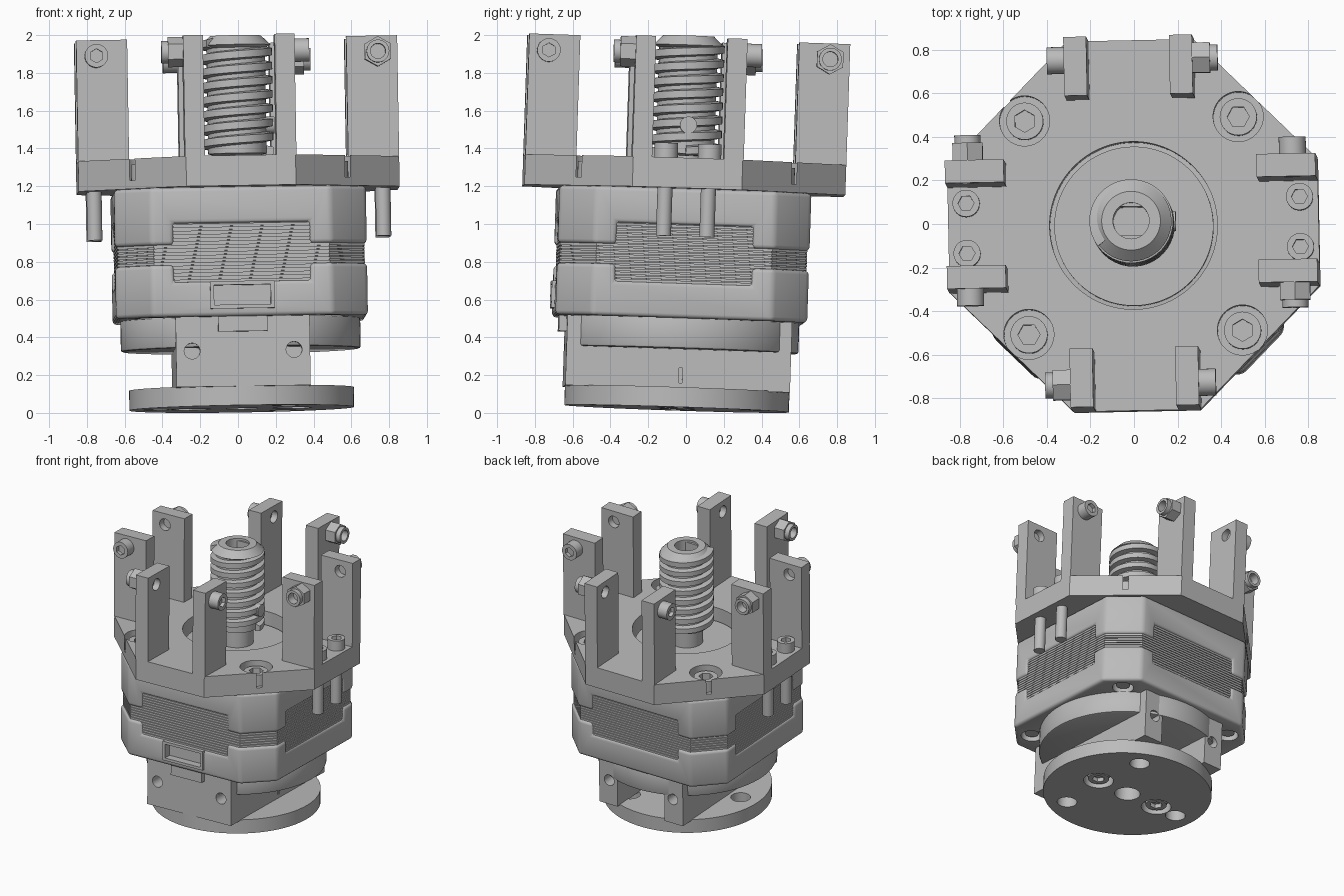
import bpy, bmesh, math
from mathutils import Matrix, Vector

if "Cube" in bpy.data.objects:
    bpy.data.objects.remove(bpy.data.objects["Cube"], do_unlink=True)

grey = bpy.data.materials.new("machined grey")
grey.use_nodes = True
colour = (0.5, 0.5, 0.5, 1)
grey.diffuse_color = colour
grey.node_tree.nodes["Principled BSDF"].inputs["Base Color"].default_value = colour

parts = []
T = Matrix.Translation


def turn(k, axis="Z"):
    return Matrix.Rotation(k * math.pi / 2, 4, axis)


def finish(name, bm):
    bmesh.ops.recalc_face_normals(bm, faces=bm.faces)
    me = bpy.data.meshes.new(name)
    bm.to_mesh(me)
    bm.free()
    me.materials.append(grey)
    o = bpy.data.objects.new(name, me)
    bpy.context.collection.objects.link(o)
    parts.append(o)
    return o


def prism(name, pts, z0, z1):
    bm = bmesh.new()
    f = bm.faces.new([bm.verts.new((x, y, z0)) for x, y in pts])
    ext = bmesh.ops.extrude_face_region(bm, geom=[f])["geom"]
    bmesh.ops.translate(bm, vec=(0, 0, z1 - z0),
                        verts=[v for v in ext if isinstance(v, bmesh.types.BMVert)])
    return finish(name, bm)


def cyl(name, r, z0, z1, x=0, y=0, sides=48):
    ring = [2 * math.pi * i / sides for i in range(sides)]
    return prism(name, [(x + r * math.cos(a), y + r * math.sin(a)) for a in ring], z0, z1)


def box(name, x0, x1, y0, y1, z0, z1):
    return prism(name, [(x0, y0), (x1, y0), (x1, y1), (x0, y1)], z0, z1)


def octagon(half, flat):
    pts = []
    for k in range(4):
        pts += [(turn(k) @ Vector((half, s * flat, 0))).xy for s in (-1, 1)]
    return pts


def apply(o, m):
    with bpy.context.temp_override(object=o, active_object=o, selected_objects=[o]):
        bpy.ops.object.modifier_apply(modifier=m.name)


def cut(o, *cutters):
    bpy.context.view_layer.update()
    for c in cutters:
        m = o.modifiers.new("cut", "BOOLEAN")
        m.operation, m.solver, m.object = "DIFFERENCE", "EXACT", c
        apply(o, m)
        parts.remove(c)
        bpy.data.objects.remove(c, do_unlink=True)
    return o


def bevel(o, width, segments=3):
    m = o.modifiers.new("bevel", "BEVEL")
    m.width, m.segments, m.limit_method = width, segments, "ANGLE"
    m.angle_limit = math.radians(40)
    apply(o, m)
    return o


def place(o, m):
    o.matrix_basis = m @ o.matrix_basis
    return o


def copy(o, m):
    c = o.copy()
    bpy.context.collection.objects.link(c)
    c.matrix_basis = m @ o.matrix_basis
    parts.append(c)
    return c


def quarters(o):
    for k in (1, 2, 3):
        copy(o, turn(k))


def socket_head(name, r, h):
    o = cyl(name, r, 0, h, sides=32)
    return cut(o, cyl("socket", r * 0.6, h * 0.45, h + 0.1, sides=6))


# Base disc with through holes and two recessed bolts
base = cyl("base_disc", 0.595, 0, 0.105, sides=96)
cut(base, cyl("hole", 0.09, -1, 1))
for a in (60, 180, 300):
    a = math.radians(a)
    cut(base, cyl("hole", 0.07, -1, 1, 0.45 * math.cos(a), 0.45 * math.sin(a)))
for x in (-0.27, 0.27):
    cut(base, cyl("counterbore", 0.105, -1, 0.07, x))
    place(socket_head("base_bolt", 0.075, 0.055), T((x, 0, 0.07)) @ turn(2, "X"))

# Mounting block, open at the back, with cross holes
block = box("mounting_block", -0.355, 0.355, -0.6, 0.59, 0.1, 0.48)
cut(block, box("notch", -0.2, 0.2, -0.25, 1, 0, 0.33))
for x in (-0.27, 0.27):
    for s in (-1, 1):
        hole = cyl("cross_hole", 0.042, -0.12, 0.12, sides=32)
        cut(block, place(hole, T((x, s * 0.6, 0.29)) @ turn(1, "X")))
cut(block, box("side_slot", 0.345, 0.4, 0.0, 0.018, 0.13, 0.21))

# Round flange under the motor
flange = cyl("flange", 0.635, 0.31, 0.48, sides=96)
cut(flange, box("front_trim", -1, 1, -1, -0.597, 0, 1))
bevel(flange, 0.012, 2)
box("cable_tab", -0.13, 0.13, -0.64, -0.5, 0.39, 0.48)

# Motor end caps with windows over the lamination stack
cross = []
for k in range(4):
    cross += [(turn(k) @ Vector(p)).xy for p in ((1, -0.36, 0), (1, 0.36, 0), (0.36, 0.36, 0))]
lower = prism("lower_cap", octagon(0.667, 0.475), 0.47, 0.745)
cut(lower, prism("window", cross, 0.655, 1))
bevel(lower, 0.022)
upper = prism("upper_cap", octagon(0.667, 0.475), 0.85, 1.155)
cut(upper, prism("window", cross, 0.5, 0.965))
bevel(upper, 0.022)
for k in range(4):
    p = turn(k) @ Vector((0.49, 0.49, 0))
    cut(lower, cyl("screw_pocket", 0.075, 0.3, 0.53, p.x, p.y, 32))
    cyl("cap_screw", 0.05, 0.49, 0.55, p.x, p.y, 24)

# Lamination stack: thin sheets with fine grooves between
layers = 17
pitch = (0.967 - 0.653) / layers
for i in range(layers):
    z = 0.653 + i * pitch
    prism("lamination", octagon(0.655, 0.466), z, z + pitch * 0.75)
prism("lamination_core", octagon(0.647, 0.462), 0.65, 0.97)

# Cable socket on the front
socket = box("cable_socket", -0.17, 0.17, -0.685, -0.6, 0.51, 0.655)
cut(socket, box("opening", -0.15, 0.15, -0.8, -0.625, 0.53, 0.635))
cut(lower, box("opening", -0.15, 0.15, -0.8, -0.625, 0.53, 0.635))

# Top plate with centre pocket and corner bolts
plate = prism("top_plate", octagon(0.85, 0.29), 1.155, 1.315)
cut(plate, cyl("pocket", 0.385, 1, 2, sides=96))
cyl("pilot_boss", 0.365, 1.14, 1.22, sides=96)
for k in range(4):
    p = turn(k) @ Vector((0.49, 0.49, 0))
    cut(plate, cyl("counterbore", 0.115, 1.2, 2, p.x, p.y))
corner = place(socket_head("corner_bolt", 0.085, 0.085), T((0.49, 0.49, 1.2)))
quarters(corner)

# Upright posts in pairs on four sides, each with its side bolt
for s, side in ((-1, "nut"), (1, "head")):
    x0, x1 = sorted((s * 0.19, s * 0.295))
    post = box("post", x0, x1, -0.85, -0.58, 1.31, 1.955)
    hole = cyl("hole", 0.045, -0.2, 0.2, sides=32)
    cut(post, place(hole, T((s * 0.25, -0.745, 1.87)) @ turn(1, "Y")))
    quarters(post)
    outward = T((s * 0.295, -0.745, 1.87)) @ turn(s, "Y")
    if side == "head":
        fixings = [socket_head("side_bolt_head", 0.062, 0.078)]
    else:
        fixings = [cut(cyl("side_nut", 0.08, 0, 0.08, sides=6), cyl("bore", 0.04, -1, 1)),
                   cut(cyl("nut_collar", 0.06, 0.07, 0.115, sides=32), cyl("bore", 0.04, -1, 1))]
    fixings.append(cyl("side_bolt_shank", 0.04, -0.06, 0.05, sides=24))
    for f in fixings:
        quarters(place(f, outward))

# Long vertical bolts on the two sides
for x in (-0.765, 0.765):
    for y in (-0.115, 0.115):
        place(socket_head("long_bolt_head", 0.062, 0.08), T((x, y, 1.312)))
        cyl("long_bolt_shank", 0.04, 0.9, 1.32, x, y, 24)

# Threaded shaft: turned core with a bored end
bm = bmesh.new()
core = [(0.115, 1.2), (0.115, 1.34), (0.155, 1.35), (0.155, 1.91), (0.185, 1.925),
        (0.135, 1.975), (0.083, 1.975), (0.083, 1.8), (0, 1.8)]
vs = [bm.verts.new((r, 0, z)) for r, z in core]
es = [bm.edges.new(e) for e in zip(vs, vs[1:])]
bmesh.ops.spin(bm, geom=vs + es, cent=(0, 0, 0), axis=(0, 0, 1),
               angle=2 * math.pi, steps=48, use_merge=True)
bmesh.ops.remove_doubles(bm, verts=bm.verts, dist=0.0001)
finish("shaft_core", bm)
for y0, y1 in ((-0.083, -0.066), (0.066, 0.083)):
    box("bore_flat", -0.05, 0.05, y0, y1, 1.8, 1.96)

# Helical thread swept around the core
bm = bmesh.new()
steps, turns, lead = 40, 7.6, 0.075
rings = []
for i in range(int(steps * turns) + 1):
    a = 2 * math.pi * i / steps
    zc = 1.365 + lead * i / steps
    ring = []
    for r, dz in ((0.15, -0.028), (0.192, -0.019), (0.192, 0.019), (0.15, 0.028)):
        ring.append(bm.verts.new((r * math.cos(a), r * math.sin(a), zc + dz)))
    rings.append(ring)
for a, b in zip(rings, rings[1:]):
    for j in range(4):
        bm.faces.new((a[j], a[j - 1], b[j - 1], b[j]))
bm.faces.new(rings[0])
bm.faces.new(rings[-1])
finish("shaft_thread", bm)

# Cross pin in the shaft
place(cyl("cross_pin", 0.045, 0, 0.198, sides=32), T((0, 0.01, 1.5)) @ turn(1, "Y"))

# Smooth the round faces, then set the whole assembly at its slight lean
bpy.ops.object.select_all(action="DESELECT")
for o in parts:
    o.select_set(True)
bpy.context.view_layer.objects.active = parts[0]
bpy.ops.object.shade_smooth_by_angle(angle=math.radians(30))
lean = (T((0.02, -0.05, 0.022)) @ Matrix.Rotation(-0.033, 4, "X")
        @ Matrix.Rotation(-0.017, 4, "Y") @ Matrix.Rotation(0.02, 4, "Z"))
for o in parts:
    place(o, lean)
